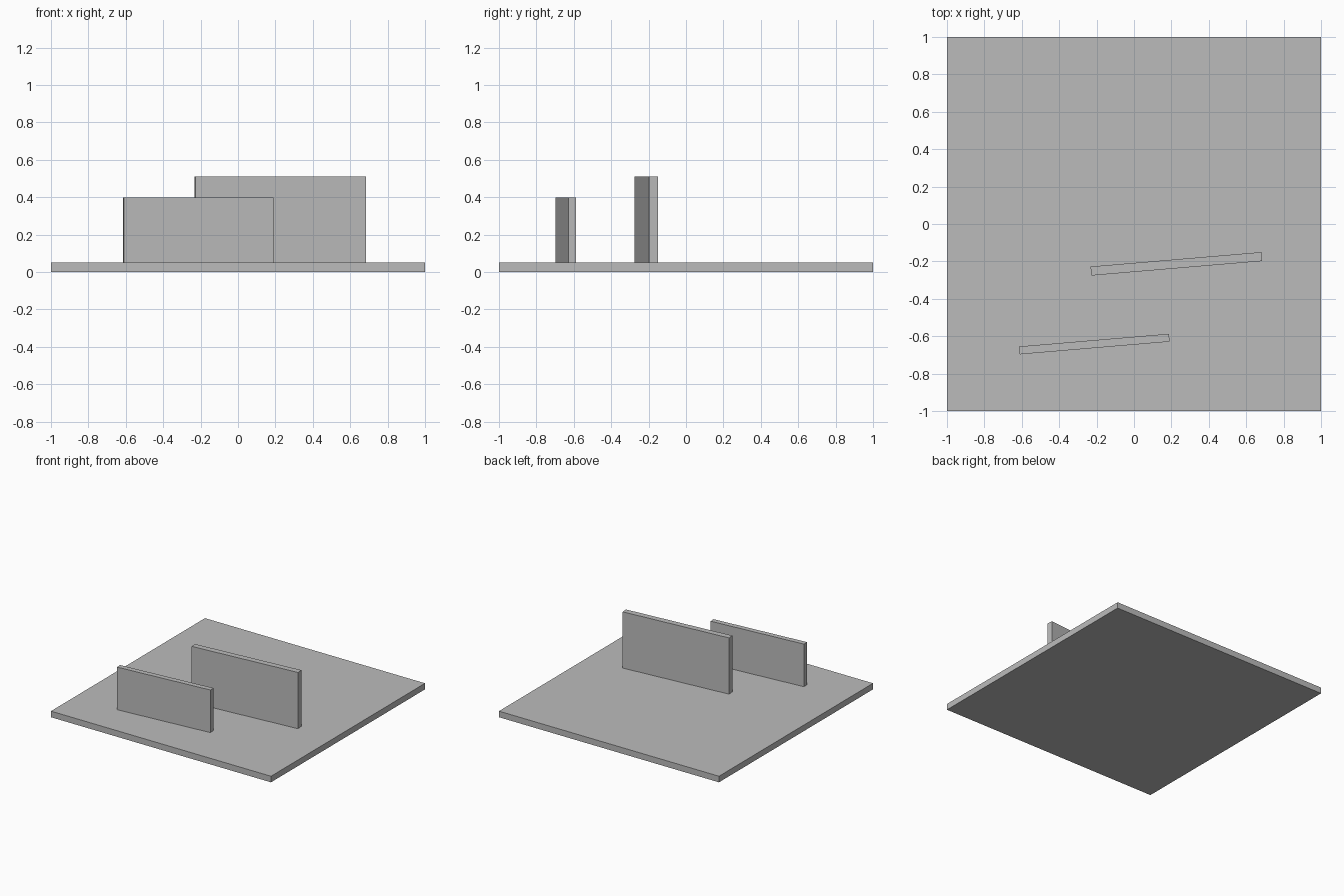
import bpy
from math import radians

cube = bpy.data.objects.get("Cube")
if cube:
    bpy.data.objects.remove(cube, do_unlink=True)

# Single plain grey
GREY = (0.5, 0.5, 0.5, 1.0)
grey = bpy.data.materials.new("plain_grey")
grey.use_nodes = True
grey.diffuse_color = GREY
grey.node_tree.nodes["Principled BSDF"].inputs["Base Color"].default_value = GREY


def box(name, x, y, bottom, size, turn=0.0):
    """Flat-sided box standing on height 'bottom', turned about z in degrees."""
    bpy.ops.mesh.primitive_cube_add(size=1, location=(x, y, bottom + size[2] / 2))
    obj = bpy.context.object
    obj.name = name
    obj.scale = size
    obj.rotation_euler.z = radians(turn)
    obj.data.materials.append(grey)
    return obj


# Square ground slab
BASE = 0.05
box("base_slab", 0, 0, 0, (2, 2, BASE))

# Two upright panels, both turned slightly
TURN = 4.85
box("front_panel", -0.212, -0.642, BASE, (0.804, 0.042, 0.35), TURN)
box("back_panel", 0.226, -0.213, BASE, (0.916, 0.048, 0.462), TURN)
